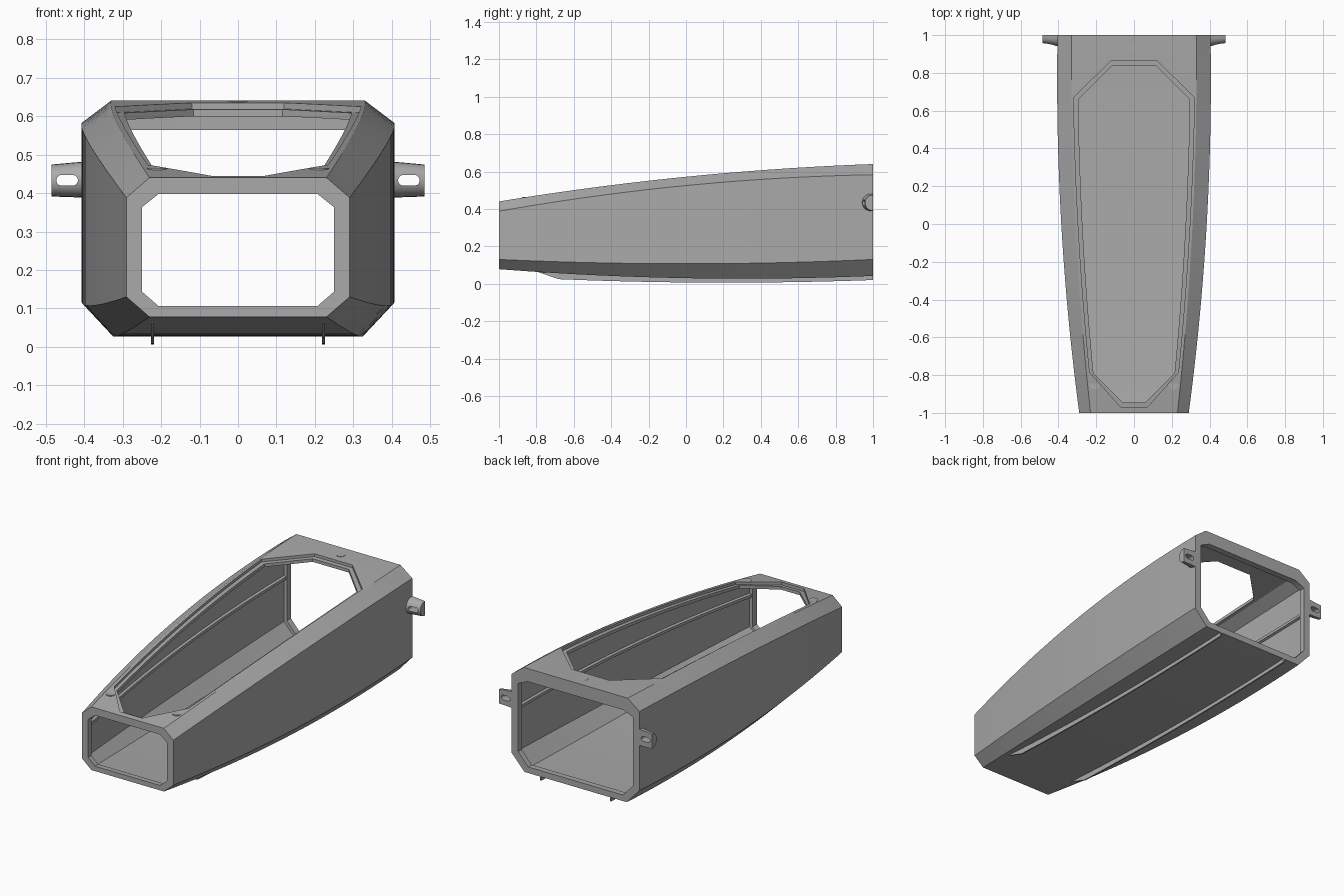
import bpy, bmesh, math

if "Cube" in bpy.data.objects:
    bpy.data.objects.remove(bpy.data.objects["Cube"])

grey = bpy.data.materials.new("plain grey")
grey.diffuse_color = (0.4, 0.4, 0.4, 1)
grey.use_nodes = True
grey.node_tree.nodes["Principled BSDF"].inputs["Base Color"].default_value = grey.diffuse_color


def curve(a, b, c):
    """Smooth curve through the values at the nose, middle and tail."""
    return lambda y: b + (c - a) / 2 * y + ((a + c) / 2 - b) * y * y


half_w = curve(0.29, 0.385, 0.405)
top_w = curve(0.23, 0.31, 0.33)
bot_w = curve(0.23, 0.31, 0.325)
z_top = curve(0.44, 0.572, 0.64)
z_shoulder = curve(0.388, 0.525, 0.583)
z_chine = curve(0.13, 0.107, 0.13)
z_bot = curve(0.078, 0.03, 0.042)


def section(y, side=0.0, top=0.0, bot=0.0):
    """Chamfered box section of the hull, inset by the wall thicknesses."""
    w, t, b = half_w(y) - side, top_w(y) - side * 0.6, bot_w(y) - side * 0.6
    right = [(b, z_bot(y) + bot), (w, z_chine(y) + bot * 0.5),
             (w, z_shoulder(y) - top * 0.6), (t, z_top(y) - top)]
    return [(x, y, z) for x, z in right] + [(-x, y, z) for x, z in reversed(right)]


def loft(name, rings, closed=False):
    """Skin a row of rings; closed joins the last ring to the first."""
    bm = bmesh.new()
    vs = [[bm.verts.new(p) for p in r] for r in rings]
    n = len(rings[0])
    pairs = list(zip(vs, vs[1:])) + ([(vs[-1], vs[0])] if closed else [])
    for a, b in pairs:
        for i in range(n):
            j = (i + 1) % n
            bm.faces.new((a[i], a[j], b[j], b[i]))
    if not closed:
        bm.faces.new(vs[0])
        bm.faces.new(vs[-1])
    bmesh.ops.recalc_face_normals(bm, faces=bm.faces)
    me = bpy.data.meshes.new(name)
    bm.to_mesh(me)
    bm.free()
    me.materials.append(grey)
    ob = bpy.data.objects.new(name, me)
    bpy.context.collection.objects.link(ob)
    return ob


def cut(ob, cutter):
    cutter.hide_render = True
    cutter.hide_viewport = True
    m = ob.modifiers.new("cut", "BOOLEAN")
    m.operation, m.solver, m.object = "DIFFERENCE", "EXACT", cutter


def smooth(ob):
    bpy.ops.object.select_all(action="DESELECT")
    ob.select_set(True)
    bpy.context.view_layer.objects.active = ob
    bpy.ops.object.shade_smooth_by_angle(angle=math.radians(25))


# Hull: thin tapered shell with a thicker frame at each end
N = 24
stations = [-1 + 2 * i / N for i in range(N + 1)]
outer = [section(y) for y in stations]
nose = dict(side=0.04, top=0.042, bot=0.028)
tail = dict(side=0.04, top=0.075, bot=0.035)
skin = dict(side=0.022, top=0.034, bot=0.02)
inner = [section(1, **tail), section(0.965, **tail)]
inner += [section(y, **skin) for y in [0.964] + stations[-2:0:-1] + [-0.964]]
inner += [section(-0.965, **nose), section(-1, **nose)]
hull = loft("hull", outer + inner, closed=True)
smooth(hull)


# Canopy opening with a recessed seating ledge
def opening(corners):
    """Half widths by y, from the nose edge to the tail edge, with bowed sides."""
    (fx, fy), (sx, sy), (bx, by), (tx, ty) = corners
    rows = [(fx, fy)]
    for i in range(13):
        k = i / 12
        rows.append((sx + (bx - sx) * k + 0.06 * k * (1 - k), sy + (by - sy) * k))
    return rows + [(tx, ty)]


def slab(name, rows, low):
    return loft(name, [[(-w, y, low(y)), (w, y, low(y)), (w, y, 0.9), (-w, y, 0.9)]
                       for w, y in rows])


seat = opening([(0.07, -0.97), (0.235, -0.785), (0.32, 0.67), (0.12, 0.865)])
hole = opening([(0.06, -0.945), (0.215, -0.79), (0.295, 0.66), (0.115, 0.84)])
cut(hull, slab("ledge_cutter", seat, lambda y: z_top(y) - 0.016))
cut(hull, slab("opening_cutter", hole, lambda y: 0.27))

# Stringers on the inner walls and skids under the floor
runs = [-0.965 + 1.93 * i / 20 for i in range(21)]
rail_z = curve(0.315, 0.365, 0.39)
skid_z = curve(0.04, 0.007, 0.02)
skid_runs = [-0.68 + 1.68 * i / 16 for i in range(17)]
for s, label in ((-1, "left"), (1, "right")):
    rings = []
    for y in runs:
        a, b, z = s * (half_w(y) - 0.018), s * (half_w(y) - 0.035), rail_z(y)
        rings.append([(a, y, z - 0.014), (b, y, z - 0.008), (b, y, z + 0.008), (a, y, z + 0.014)])
    loft(label + "_stringer", rings)

    x0, x1 = s * 0.222 - 0.004, s * 0.222 + 0.004
    rows = [(-0.79, z_bot(-0.79) - 0.001)] + [(y, skid_z(y)) for y in skid_runs]
    loft(label + "_skid", [[(x0, y, z), (x1, y, z), (x1, y, z_bot(y) + 0.008),
                            (x0, y, z_bot(y) + 0.008)] for y, z in rows])

    # Tail lug: rounded in front, flat behind, with a slot through it
    def lug_ring(x, depth, low, high):
        mid, r = (low + high) / 2, (high - low) / 2
        arc = [math.pi * i / 12 for i in range(13)]
        return [(s * x, 1 - depth * math.sin(a) ** 0.8, mid - r * math.cos(a)) for a in arc]

    lug = loft(label + "_lug", [lug_ring(0.398, 0.06, 0.388, 0.482),
                                lug_ring(0.485, 0.042, 0.391, 0.474)])
    smooth(lug)
    slot = [(s * (0.444 + 0.014 * (1 if math.cos(a) > 0 else -1) + 0.014 * math.cos(a)),
             0.433 + 0.014 * math.sin(a)) for a in [math.pi * (i + 0.5) / 8 for i in range(16)]]
    cut(lug, loft(label + "_slot_cutter", [[(x, y, z) for x, z in slot] for y in (0.9, 1.1)]))

# Small level fastener discs, half sunk in the sloping top
for name, x, y in (("left_nose_disc", -0.21, -0.85), ("right_nose_disc", 0.21, -0.85),
                   ("tail_disc", 0, 0.93)):
    z = z_top(y)
    ring = [(x + 0.026 * math.cos(a), y + 0.026 * math.sin(a))
            for a in [math.tau * i / 24 for i in range(24)]]
    smooth(loft(name, [[(px, py, h) for px, py in ring] for h in (z - 0.03, z + 0.001)]))
